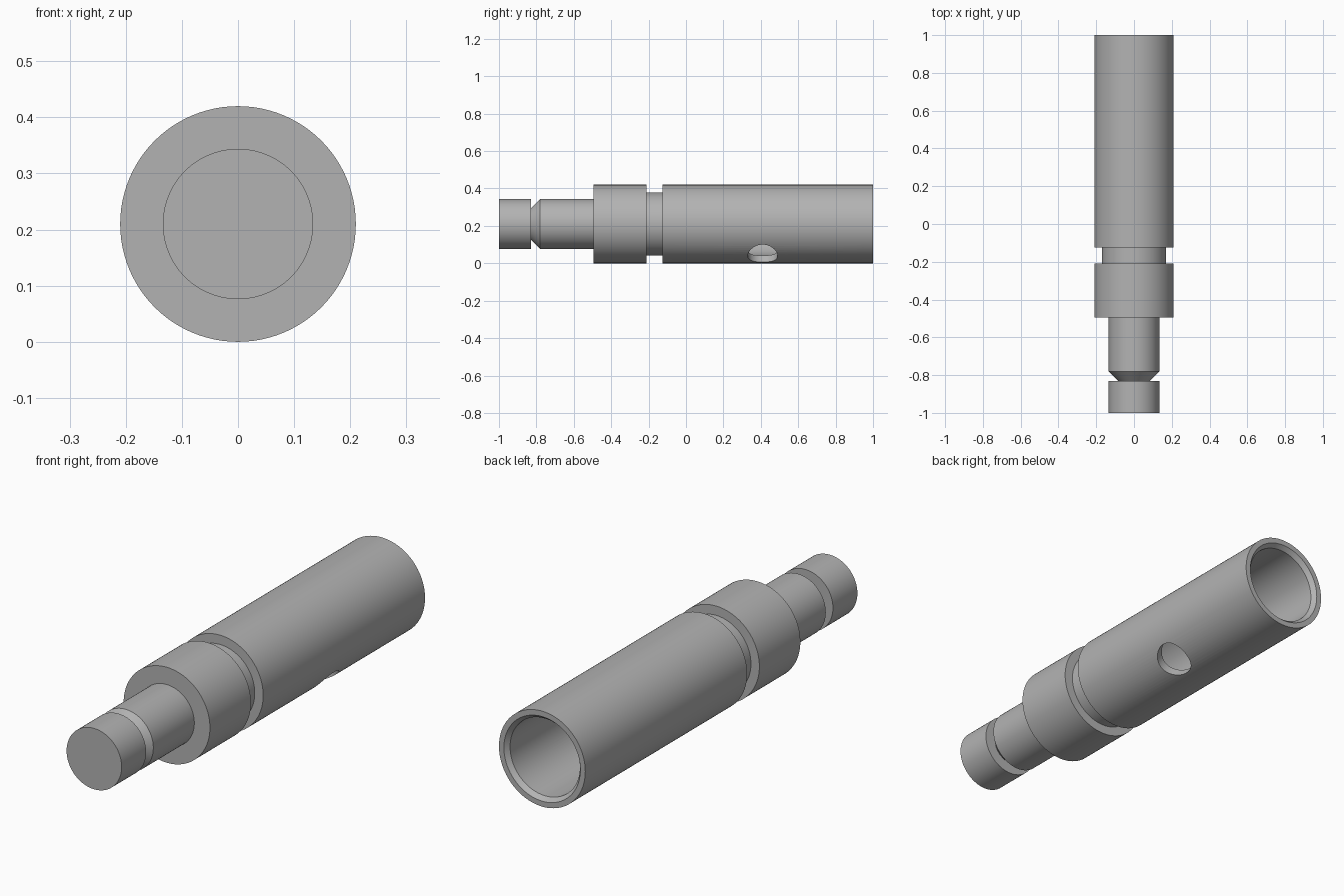
import bpy
import bmesh
import math
from mathutils import Vector, Matrix

cube = bpy.data.objects.get("Cube")
if cube:
    bpy.data.objects.remove(cube, do_unlink=True)

RADIUS = 0.21
SEGMENTS = 96

steel = bpy.data.materials.new("grey steel")
steel.use_nodes = True
colour = (0.45, 0.45, 0.45, 1)
steel.diffuse_color = colour
steel.node_tree.nodes["Principled BSDF"].inputs["Base Color"].default_value = colour


def add_object(name, bm):
    mesh = bpy.data.meshes.new(name)
    bmesh.ops.recalc_face_normals(bm, faces=bm.faces)
    bm.to_mesh(mesh)
    bm.free()
    obj = bpy.data.objects.new(name, mesh)
    bpy.context.collection.objects.link(obj)
    mesh.materials.append(steel)
    return obj


def lathe(name, profile):
    """Turn a (radius, y) profile around the long axis."""
    bm = bmesh.new()
    verts = [bm.verts.new((r, y, RADIUS)) for r, y in profile]
    edges = [bm.edges.new(pair) for pair in zip(verts, verts[1:])]
    bmesh.ops.spin(bm, geom=verts + edges, cent=(0, 0, RADIUS), axis=(0, 1, 0),
                   angle=math.tau, steps=SEGMENTS)
    bmesh.ops.remove_doubles(bm, verts=bm.verts, dist=0.0001)
    return add_object(name, bm)


# Turned shaft: spigot, chamfered notch, collar, groove, sleeve and blind bore
shaft = lathe("turned_shaft", [
    (0, -1), (0.134, -1), (0.134, -0.83),
    (0.084, -0.83), (0.134, -0.78), (0.134, -0.495),
    (RADIUS, -0.495), (RADIUS, -0.21),
    (0.169, -0.21), (0.169, -0.125),
    (RADIUS, -0.125), (RADIUS, 1),
    (0.186, 1), (0.17, 0.98), (0.17, 0), (0, 0),
])

# Cross hole through one wall of the sleeve, low on the left
tilt = math.radians(36)
outward = Vector((math.sin(tilt), 0, -math.cos(tilt)))
bm = bmesh.new()
bmesh.ops.create_cone(bm, cap_ends=True, segments=64, radius1=0.08, radius2=0.08, depth=0.2)
turn = outward.to_track_quat("Z", "Y").to_matrix().to_4x4()
place = Matrix.Translation(Vector((0, 0.41, RADIUS)) + outward * 0.2)
bmesh.ops.transform(bm, matrix=place @ turn, verts=bm.verts)
cutter = add_object("cross_hole_cutter", bm)
cutter.hide_render = True

bpy.ops.object.select_all(action="DESELECT")
bpy.context.view_layer.objects.active = shaft
shaft.select_set(True)
drill = shaft.modifiers.new("cross hole", "BOOLEAN")
drill.operation = "DIFFERENCE"
drill.solver = "EXACT"
drill.object = cutter
bpy.ops.object.modifier_apply(modifier=drill.name)
bpy.data.objects.remove(cutter, do_unlink=True)

bpy.ops.object.shade_smooth_by_angle(angle=math.radians(30))
